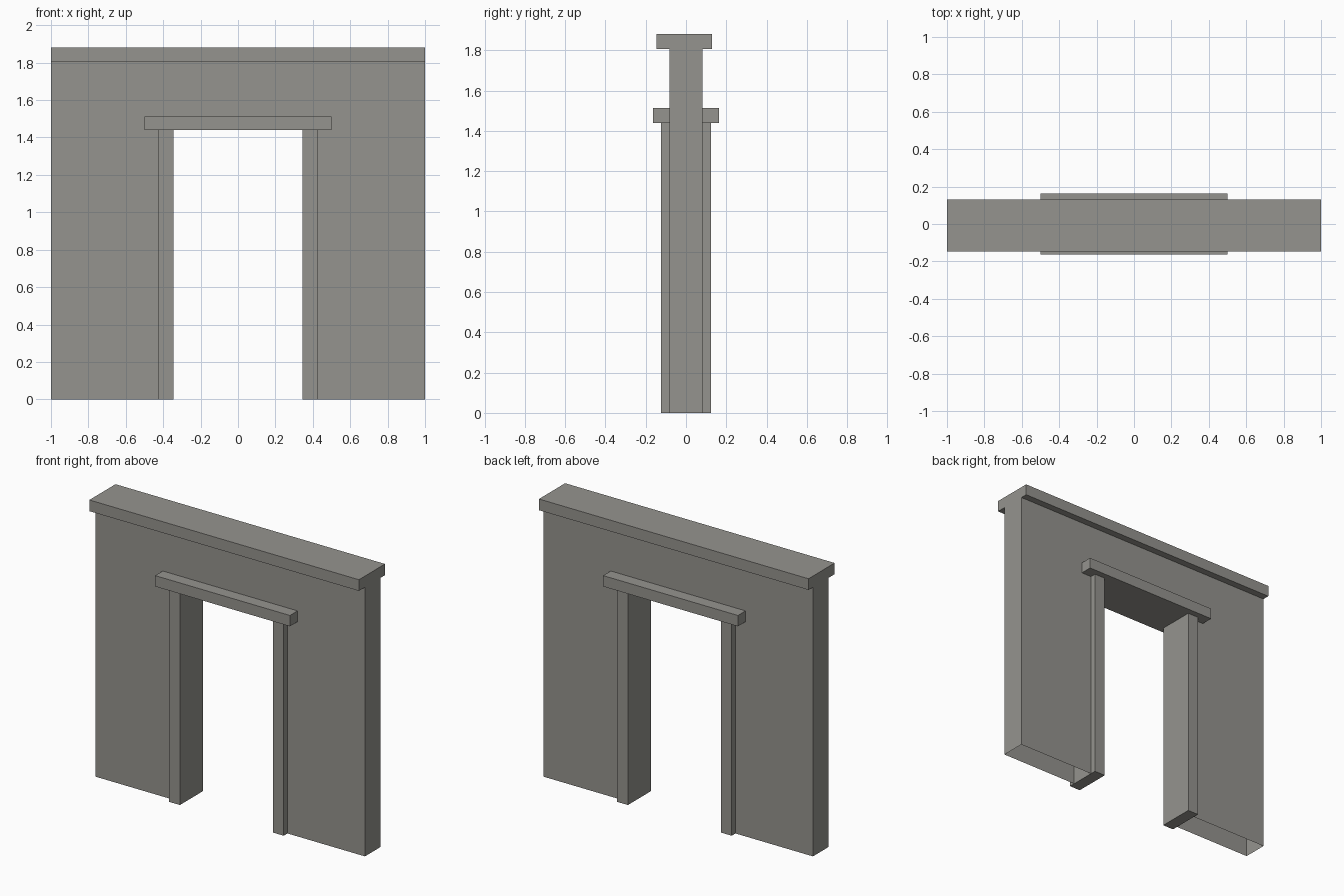
import bpy
import bmesh

cube = bpy.data.objects.get("Cube")
if cube:
    bpy.data.objects.remove(cube, do_unlink=True)

# Warm grey stone
stone = bpy.data.materials.new("warm_grey_stone")
stone.use_nodes = True
colour = (0.30, 0.295, 0.272, 1)
stone.diffuse_color = colour
stone.node_tree.nodes["Principled BSDF"].inputs["Base Color"].default_value = colour


def finish(name, bm):
    bmesh.ops.recalc_face_normals(bm, faces=bm.faces)
    mesh = bpy.data.meshes.new(name)
    bm.to_mesh(mesh)
    bm.free()
    mesh.materials.append(stone)
    obj = bpy.data.objects.new(name, mesh)
    bpy.context.collection.objects.link(obj)
    return obj


def box(name, low, high):
    bm = bmesh.new()
    bmesh.ops.create_cube(bm, size=1)
    for v in bm.verts:
        v.co = [high[i] if v.co[i] > 0 else low[i] for i in range(3)]
    return finish(name, bm)


WALL_TOP, DOOR_TOP = 1.805, 1.44

# Wall with doorway: extruded outline, hollow and open underneath
outline = [(-1, 0), (-1, WALL_TOP), (1, WALL_TOP), (1, 0),
           (0.4, 0), (0.4, 1.48), (-0.4, 1.48), (-0.4, 0)]
bm = bmesh.new()
face = bm.faces.new([bm.verts.new((x, -0.083, z)) for x, z in outline])
result = bmesh.ops.extrude_face_region(bm, geom=[face], use_keep_orig=True)
for v in result["geom"]:
    if isinstance(v, bmesh.types.BMVert):
        v.co.y = 0.083
bmesh.ops.recalc_face_normals(bm, faces=bm.faces)
underside = [f for f in bm.faces if all(v.co.z < 0.01 for v in f.verts)]
bmesh.ops.delete(bm, geom=underside, context="FACES")
finish("wall", bm)

# Door jambs on both sides
for side, sign in (("left", 1), ("right", -1)):
    x0, x1 = sorted((sign * 0.345, sign * 0.425))
    box(side + "_door_jamb", (x0, -0.123, 0), (x1, 0.123, DOOR_TOP))

# Lintel across the doorway, projecting front and back
box("door_lintel", (-0.5, -0.164, DOOR_TOP), (0.5, 0.164, 1.513))

# Coping along the top of the wall
box("wall_coping", (-1, -0.147, WALL_TOP), (1, 0.13, 1.88))
